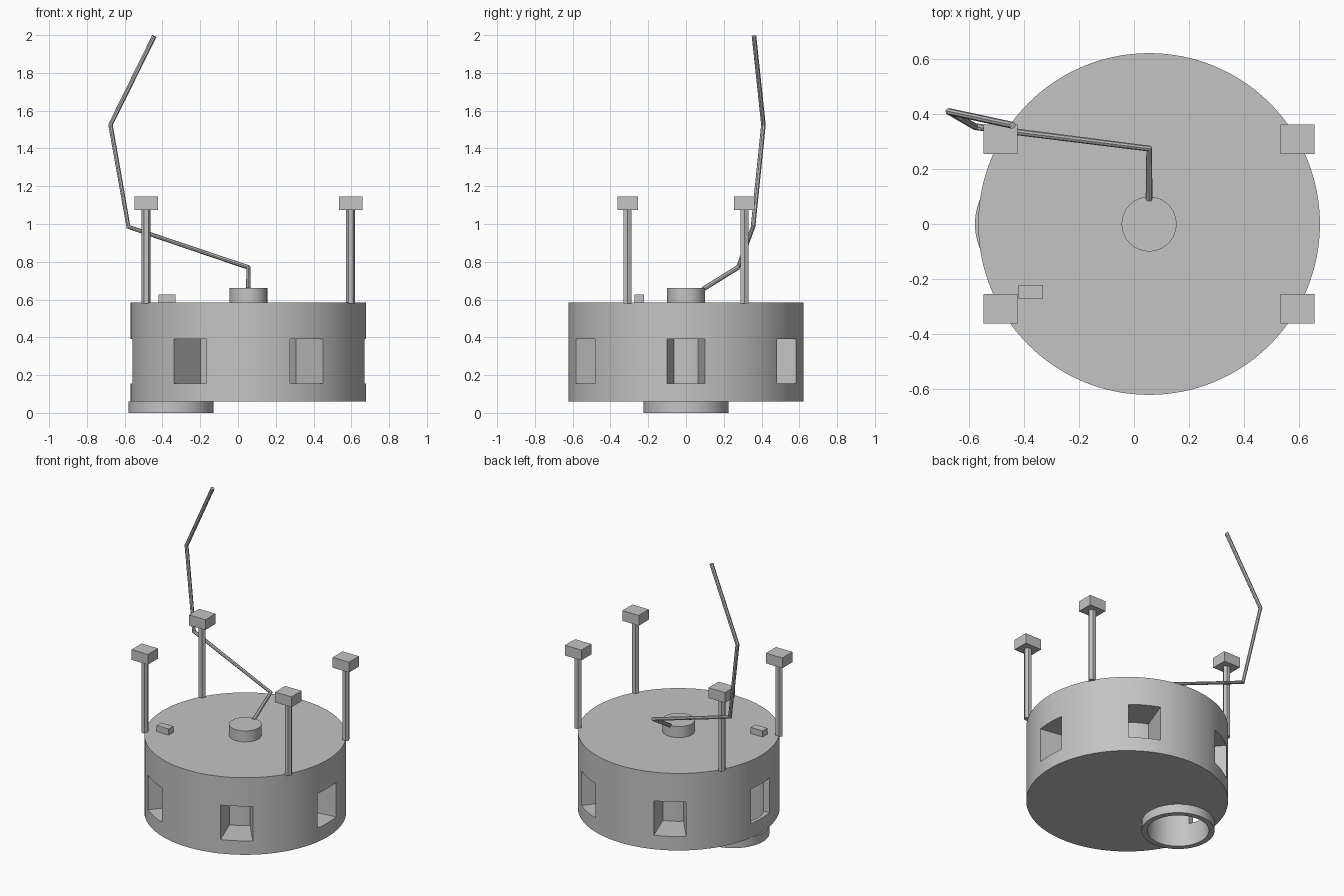
import bpy, bmesh, math
from mathutils import Vector

if "Cube" in bpy.data.objects:
    bpy.data.objects.remove(bpy.data.objects["Cube"])

grey = bpy.data.materials.new("plain grey")
grey.use_nodes = True
colour = (0.55, 0.55, 0.55, 1)
grey.diffuse_color = colour
grey.node_tree.nodes["Principled BSDF"].inputs["Base Color"].default_value = colour

CX = 0.055           # axis of the drum
RADIUS = 0.623
DECK = 0.585


def prism(name, outline, z0, z1):
    """Extrude a flat outline from z0 to z1."""
    bm = bmesh.new()
    face = bm.faces.new([bm.verts.new((x, y, z0)) for x, y in outline])
    up = bmesh.ops.extrude_face_region(bm, geom=[face])["geom"]
    moved = [v for v in up if isinstance(v, bmesh.types.BMVert)]
    bmesh.ops.translate(bm, verts=moved, vec=(0, 0, z1 - z0))
    bmesh.ops.recalc_face_normals(bm, faces=bm.faces)
    mesh = bpy.data.meshes.new(name)
    bm.to_mesh(mesh)
    bm.free()
    mesh.materials.append(grey)
    obj = bpy.data.objects.new(name, mesh)
    bpy.context.collection.objects.link(obj)
    return obj


def arc(x, y, r, start, end, count):
    step = (end - start) / count
    return [(x + r * math.cos(start + i * step), y + r * math.sin(start + i * step))
            for i in range(count + 1)]


def cylinder(name, x, y, r, z0, z1, sides=96):
    return prism(name, arc(x, y, r, 0, math.tau, sides)[:-1], z0, z1)


def box(name, x, y, z0, width, depth, height):
    w, d = width / 2, depth / 2
    return prism(name, [(x - w, y - d), (x + w, y - d), (x + w, y + d), (x - w, y + d)],
                 z0, z0 + height)


def select(obj):
    bpy.ops.object.select_all(action='DESELECT')
    obj.select_set(True)
    bpy.context.view_layer.objects.active = obj


def smooth(obj):
    select(obj)
    bpy.ops.object.shade_smooth_by_angle(angle=math.radians(30))


def cut(obj, cutter):
    cutter.hide_render = True
    mod = obj.modifiers.new("cut", 'BOOLEAN')
    mod.operation = 'DIFFERENCE'
    mod.solver = 'EXACT'
    mod.object = cutter
    select(obj)
    bpy.ops.object.modifier_apply(modifier=mod.name)
    bpy.data.objects.remove(cutter)


# Drum with six tapering window recesses
drum = cylinder("drum_body", CX, 0, RADIUS, 0.06, DECK, 128)
half = math.asin(0.1 / RADIUS)
for i in range(6):
    a = i * math.pi / 3
    wedge = (arc(CX, 0, 0.4, a - half, a + half, 6)
             + arc(CX, 0, 0.7, a + half, a - half, 2))
    cut(drum, prism("window_cutter", wedge, 0.155, 0.39))

# Open collar under the drum, with its shaft running up into the body
collar = cylinder("bottom_collar", -0.355, 0, 0.225, 0, 0.06)
for part in (collar, drum):
    cut(part, cylinder("shaft_cutter", -0.355, 0, 0.19, -0.1, 0.385))
    smooth(part)

# Hatch and small box on the deck
smooth(cylinder("top_hatch", CX, 0, 0.1, DECK, 0.66, 64))
box("deck_box", -0.377, -0.247, DECK, 0.09, 0.05, 0.042)

# Four hexagonal posts with block heads
for side, sx in (("left", 1), ("right", -1)):
    for end, sy in (("front", -1), ("back", 1)):
        x, y = CX + sx * 0.541, sy * 0.309
        cylinder(f"{end}_{side}_post", x, y, 0.024, DECK - 0.005, 1.08, 6)
        box(f"{end}_{side}_post_head", x, y, 1.075, 0.124, 0.108, 0.07)

# Jointed arm rising from the hatch
joints = [(CX, 0.09, 0.655), (CX, 0.275, 0.77), (-0.58, 0.355, 0.985),
          (-0.675, 0.41, 1.525), (-0.443, 0.36, 1.995)]
curve = bpy.data.curves.new("jointed_arm", 'CURVE')
curve.dimensions = '3D'
curve.bevel_depth = 0.0125
curve.bevel_resolution = 2
curve.use_fill_caps = True
spline = curve.splines.new('POLY')
spline.points.add(len(joints) - 1)
for point, joint in zip(spline.points, joints):
    point.co = (*joint, 1)
curve.materials.append(grey)
arm = bpy.data.objects.new("jointed_arm", curve)
bpy.context.collection.objects.link(arm)
select(arm)
bpy.ops.object.convert(target='MESH')
smooth(bpy.context.object)
